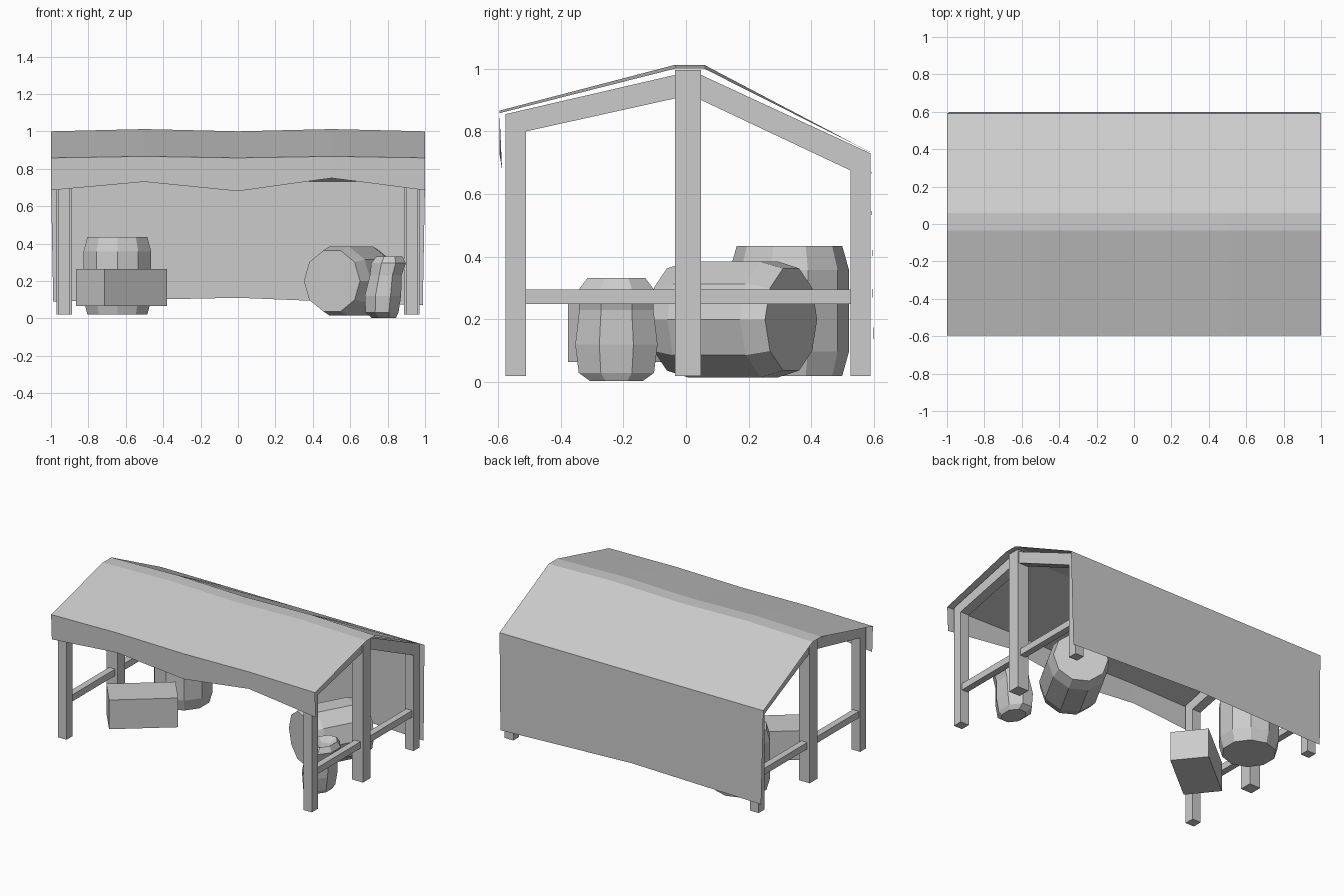
import bpy, bmesh, math
from mathutils import Matrix, Vector

if "Cube" in bpy.data.objects:
    bpy.data.objects.remove(bpy.data.objects["Cube"], do_unlink=True)

grey = bpy.data.materials.new("plain_grey")
grey.use_nodes = True
grey.diffuse_color = (0.6, 0.6, 0.6, 1)
grey.node_tree.nodes["Principled BSDF"].inputs["Base Color"].default_value = (0.6, 0.6, 0.6, 1)


def finish(name, bm, fix_normals=True):
    if fix_normals:
        bmesh.ops.recalc_face_normals(bm, faces=bm.faces)
    mesh = bpy.data.meshes.new(name)
    bm.to_mesh(mesh)
    bm.free()
    mesh.materials.append(grey)
    obj = bpy.data.objects.new(name, mesh)
    bpy.context.collection.objects.link(obj)
    return obj


def prism(name, outline, x, width):
    """Extrude a (y, z) outline along x, centred on x."""
    bm = bmesh.new()
    ends = [[bm.verts.new((x + s * width / 2, y, z)) for y, z in outline] for s in (-1, 1)]
    for ring in ends:
        bm.faces.new(ring)
    n = len(outline)
    for i in range(n):
        j = (i + 1) % n
        bm.faces.new((ends[0][i], ends[0][j], ends[1][j], ends[1][i]))
    return finish(name, bm)


def bar(name, y0, y1, z0, z1, x, width):
    return prism(name, [(y0, z0), (y1, z0), (y1, z1), (y0, z1)], x, width)


def loft(name, rings, sides, turn, matrix):
    """Stack elliptical rings (cx, z, rx, ry) into a closed solid."""
    bm = bmesh.new()
    loops = []
    for cx, z, rx, ry in rings:
        angles = [turn + math.tau * i / sides for i in range(sides)]
        loops.append([bm.verts.new((cx + rx * math.cos(a), ry * math.sin(a), z)) for a in angles])
    for low, high in zip(loops, loops[1:]):
        for i in range(sides):
            j = (i + 1) % sides
            bm.faces.new((low[i], low[j], high[j], high[i]))
    bm.faces.new(loops[0])
    bm.faces.new(loops[-1])
    bm.transform(matrix)
    return finish(name, bm)


# Timber frame at each end
for side, x in (("left", 0.93), ("right", -0.93)):
    prism(f"{side}_front_post_and_rafter",
          [(-0.575, 0.02), (-0.51, 0.02), (-0.51, 0.80), (-0.035, 0.905),
           (-0.035, 0.98), (-0.575, 0.855)], x, 0.065)
    prism(f"{side}_back_post_and_rafter",
          [(0.588, 0.02), (0.525, 0.02), (0.525, 0.675), (0.048, 0.90),
           (0.048, 0.98), (0.588, 0.73)], x, 0.065)
    bar(f"{side}_middle_post", -0.035, 0.048, 0.02, 0.995, x, 0.083)
    bar(f"{side}_front_rail", -0.51, -0.035, 0.25, 0.295, x, 0.045)
    bar(f"{side}_back_rail", 0.048, 0.525, 0.25, 0.295, x, 0.045)

# Cloth canopy: one sheet from front valance over the ridge to the back hem
columns = [(-1, 0, 0.685, 0.09), (-0.5, 1, 0.73, 0.10), (0, 0, 0.68, 0.11),
           (0.5, 1, 0.75, 0.09), (1, 0, 0.685, 0.07)]
bm = bmesh.new()
sheet = []
for x, wave, valance, hem in columns:
    profile = [(-0.587 - 0.008 * wave, valance), (-0.595, 0.858 + 0.008 * wave),
               (-0.035, 1.0 + 0.012 * wave), (0.058, 1.0 + 0.012 * wave),
               (0.59, 0.732), (0.598, hem)]
    sheet.append([bm.verts.new((x * (0.988 if i == 5 else 1), y, z))
                  for i, (y, z) in enumerate(profile)])
for a, b in zip(sheet, sheet[1:]):
    for i in range(len(a) - 1):
        bm.faces.new((a[i], b[i], b[i + 1], a[i + 1]))
finish("cloth_canopy", bm, False)

# Barrels
H = 0.2075
barrel = [(0, -H, 0.168, 0.168), (0, -0.13, 0.19, 0.19), (0, 0.13, 0.19, 0.19), (0, H, 0.168, 0.168)]
loft("standing_barrel", barrel, 10, math.pi / 2, Matrix.Translation((-0.645, 0.33, 0.2275)))
lying = (Matrix.Translation((0.605, 0.15, 0.2)) @ Matrix.Rotation(math.radians(-29), 4, "Z")
         @ Matrix.Rotation(math.radians(-90), 4, "X") @ Matrix.Scale(1.02, 4))
loft("lying_barrel", barrel, 10, 0, lying)

# Crate, turned on the spot
bm = bmesh.new()
bmesh.ops.create_cube(bm, size=1)
bm.transform(Matrix.Translation((-0.6225, -0.1475, 0.165))
             @ Matrix.Rotation(math.radians(39), 4, "Z")
             @ Matrix.Diagonal(Vector((0.43, 0.24, 0.2, 1))))
finish("crate", bm)

# Leaning sack with a pinched neck and sunken mouth
sack = [(-0.01, 0.003, 0.07, 0.09), (-0.02, 0.03, 0.095, 0.13), (-0.015, 0.12, 0.105, 0.142),
        (0.0, 0.23, 0.092, 0.128), (0.015, 0.295, 0.1, 0.13), (0.02, 0.332, 0.075, 0.1),
        (0.02, 0.305, 0.03, 0.04)]
loft("sack", sack, 8, math.pi / 8, Matrix.Translation((0.79, -0.222, 0)))
